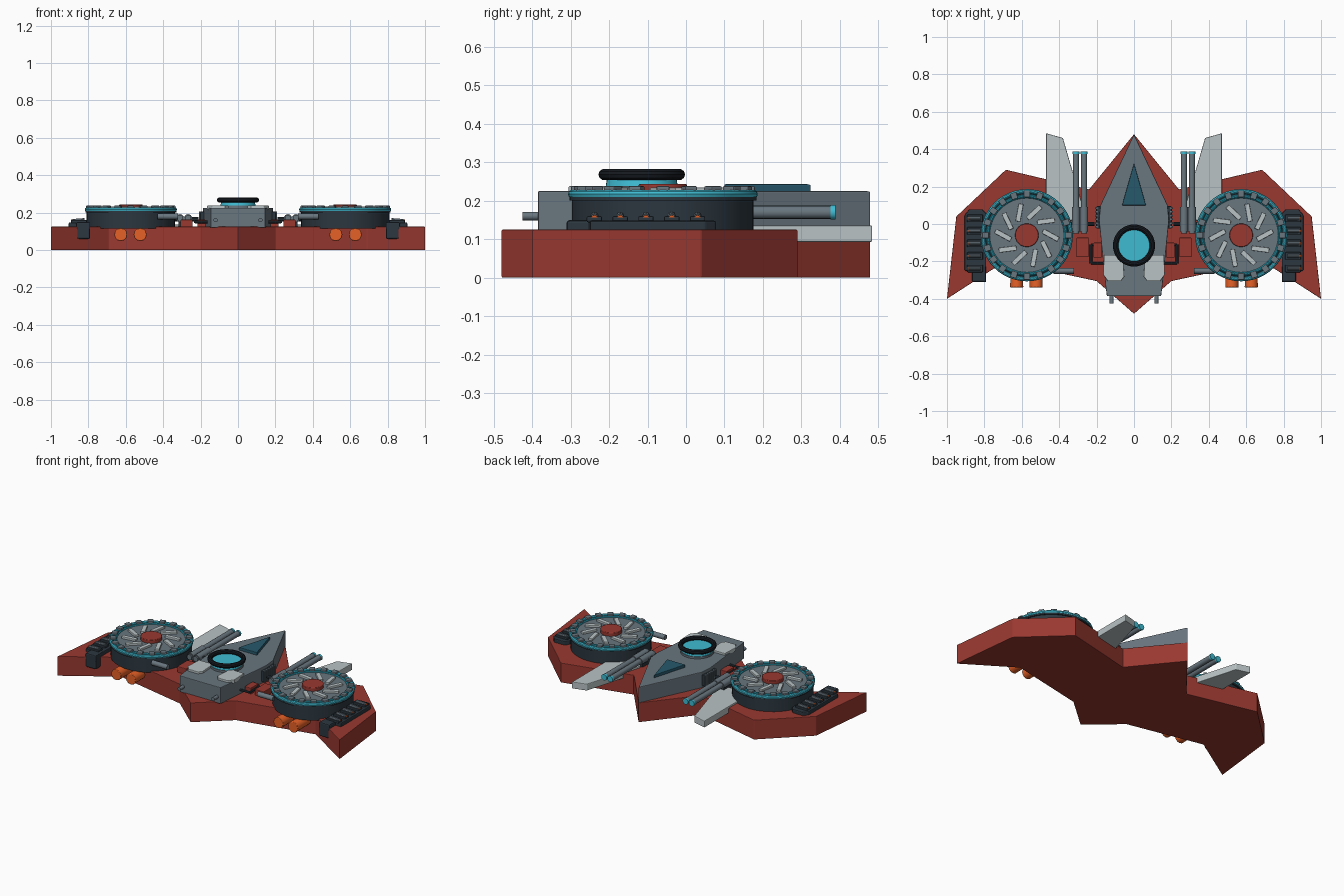
import bpy, bmesh
from math import sin, cos, pi, radians
from mathutils import Matrix, Vector

if "Cube" in bpy.data.objects:
    bpy.data.objects.remove(bpy.data.objects["Cube"])

COLORS = dict(red=(.32, .04, .03), dark=(.025, .038, .05), black=(.008, .011, .015),
              cyan=(.05, .5, .65), trim=(.02, .3, .4), grey=(.14, .18, .21),
              light=(.48, .54, .55), orange=(.8, .12, .02), glass=(.02, .1, .15))
MATS = {}
for key, c in COLORS.items():
    MATS[key] = bpy.data.materials.new(key + "_paint")
    MATS[key].diffuse_color = (*c, 1)


def finish(name, bm, color, mirror=False, bevel=0, smooth=False):
    bmesh.ops.recalc_face_normals(bm, faces=bm.faces)
    me = bpy.data.meshes.new(name)
    bm.to_mesh(me)
    bm.free()
    ob = bpy.data.objects.new(name, me)
    bpy.context.collection.objects.link(ob)
    me.materials.append(MATS[color])
    if bevel:
        m = ob.modifiers.new("bevel", 'BEVEL')
        m.width, m.segments = bevel, 2
        m.limit_method, m.angle_limit = 'ANGLE', radians(40)
    if mirror:
        ob.modifiers.new("mirror", 'MIRROR').use_mirror_merge = False
    if smooth:
        bpy.context.view_layer.objects.active = ob
        ob.select_set(True)
        bpy.ops.object.shade_smooth_by_angle(angle=radians(35))
        ob.select_set(False)
    return ob


def plate(name, pts, z0, z1, color, mirror=False, bevel=.003):
    bm = bmesh.new()
    f = bm.faces.new([bm.verts.new((x, y, z0)) for x, y in pts])
    new = bmesh.ops.extrude_face_region(bm, geom=[f])["geom"]
    bmesh.ops.translate(bm, verts=[v for v in new if isinstance(v, bmesh.types.BMVert)],
                        vec=(0, 0, z1 - z0))
    return finish(name, bm, color, mirror, bevel)


def add_box(bm, c, size, rz=0):
    bmesh.ops.create_cube(bm, size=1, matrix=Matrix.Translation(c) @ Matrix.Rotation(rz, 4, 'Z')
                          @ Matrix.Diagonal((*size, 1)))


def boxes(name, items, color, mirror=True, bevel=.004):
    bm = bmesh.new()
    for it in items:
        add_box(bm, *it)
    return finish(name, bm, color, mirror, bevel)


def rods(name, items, color, mirror=True, sides=16, bevel=0):
    # each item: start, end, start radius, optional end radius
    bm = bmesh.new()
    for a, b, r, *r2 in items:
        a, b = Vector(a), Vector(b)
        q = (b - a).to_track_quat('Z', 'Y').to_matrix().to_4x4()
        bmesh.ops.create_cone(bm, cap_ends=True, segments=sides, radius1=r, radius2=(r2 or [r])[0],
                              depth=(b - a).length, matrix=Matrix.Translation((a + b) / 2) @ q)
    return finish(name, bm, color, mirror, bevel, True)


def ring(name, c, R, r, color, mirror=False):
    bm = bmesh.new()
    n, k = 48, 10
    g = [[bm.verts.new((c[0] + (R + r * cos(j * 2 * pi / k)) * cos(i * 2 * pi / n),
                        c[1] + (R + r * cos(j * 2 * pi / k)) * sin(i * 2 * pi / n),
                        c[2] + r * sin(j * 2 * pi / k))) for j in range(k)] for i in range(n)]
    for i in range(n):
        for j in range(k):
            a, b = g[i], g[(i + 1) % n]
            bm.faces.new((a[j], b[j], b[(j + 1) % k], a[(j + 1) % k]))
    return finish(name, bm, color, mirror, 0, True)


def both(half):
    return half + [(-x, y) for x, y in reversed(half) if x]


# Swept wing hull
plate("wing_hull", both([(0, .48), (.24, .185), (.685, .29), (.95, .04), (1, -.4),
                         (.69, -.2), (.2, -.305), (0, -.48)]), 0, .125, "red")

# Central fuselage with canopy and deck panels
plate("fuselage", both([(0, .48), (.18, .1), (.187, .02), (.152, -.33), (.145, -.385)]),
      .12, .225, "grey", bevel=.004)
plate("canopy_glass", [(0, .325), (-.064, .1), (.064, .1)], .22, .243, "glass")
plate("deck_panel", [(.06, -.165), (.16, -.165), (.165, -.27), (.14, -.305), (.07, -.305),
                     (.052, -.28)], .215, .238, "light", True)

# Central turret lens
T = (0, -.115)
rods("turret_base", [((*T, .22), (*T, .238), .098)], "grey", False, 40)
rods("turret_lens", [((*T, .236), (*T, .26), .094, .09)], "cyan", False, 40)
ring("turret_ring", (*T, .268), .098, .0145, "black")

# Fuselage side vents, rear barrels and side pipes
boxes("side_vent", [((.19, .035, .17), (.024, .12, .07))], "dark")
boxes("vent_ribs", [((.2, .085 - i * .02, .17), (.016, .009, .075)) for i in range(6)], "grey", bevel=.002)
rods("rear_barrel", [((.12, -.36, .16), (.12, -.425, .16), .011)], "grey")
rods("side_pipe", [((.16, -.21, .15), (.23, -.21, .15), .007), ((.23, -.21, .15), (.23, -.11, .15), .007),
                   ((.16, -.11, .15), (.23, -.11, .15), .007)], "dark", sides=8)
boxes("red_side_box", [((.275, -.125, .14), (.065, .105, .045)), ((.195, -.14, .14), (.045, .08, .045))], "red")

# Pale forward blades
plate("forward_blade", [(.47, .485), (.38, .46), (.325, .27), (.27, .08), (.3, .02), (.47, .02)],
      .093, .136, "light", True, .004)

# Twin cannons with glowing muzzles
CX = (.267, .31)
rods("cannon_barrel", [((x, -.05, .17), (x, .376, .17), .017) for x in CX], "grey")
rods("cannon_sleeve", [((x, -.04, .17), (x, .09, .17), .022) for x in CX], "grey")
rods("cannon_muzzle", [((x, .375, .17), (x, .388, .17), .019) for x in CX], "cyan")
boxes("cannon_mount", [((.288, .03, .15), (.06, .08, .05))], "dark")
rods("cannon_axle", [((.21, .0, .165), (.38, .0, .165), .011)], "dark", sides=10)

# Lift fan drum, rims, disc and hub
FX, FY = .573, -.06
rods("fan_drum", [((FX, FY, .115), (FX, FY, .2), .236), ((FX, FY, .2), (FX, FY, .21), .243)],
     "dark", sides=48)
ring("fan_outer_ring", (FX, FY, .217), .235, .0115, "cyan", True)
ring("fan_inner_ring", (FX, FY, .217), .208, .011, "trim", True)
rods("fan_disc", [((FX, FY, .2), (FX, FY, .221), .2)], "grey", sides=48)
rods("fan_hub", [((FX, FY, .21), (FX, FY, .243), .063)], "red", sides=24, bevel=.003)


def around(r, a, z):
    return (FX + r * cos(a), FY + r * sin(a), z)


boxes("fan_blades", [(around(.127, i * pi / 5, .225), (.095, .026, .018), i * pi / 5 + .5)
                     for i in range(10)], "light", bevel=.003)
boxes("ring_clamps", [(around(.221, i * pi / 10, .23), (.036, .034, .016), i * pi / 10)
                      for i in range(20)], "grey")

# Rear thrusters
rods("thruster_nozzle", [((x, -.2, .083), (x, -.34, .083), .033, .035) for x in (.523, .627)],
     "orange", sides=12, bevel=.003)
rods("side_thruster", [((.43, -.25, .18), (.32, -.25, .18), .016)], "grey")

# Outer wing pods with ribs
plate("outer_pod", [(.79, .055), (.81, .078), (.88, .078), (.905, .05), (.905, -.25), (.865, -.25),
                    (.865, -.31), (.79, -.31)], .11, .148, "dark", True, .005)
boxes("pod_tail_block", [((.828, -.265, .105), (.075, .09, .09))], "dark", bevel=.008)
PY = [.03 - i * .067 for i in range(5)]
boxes("pod_ribs", [((.85, y, .152), (.085, .04, .016)) for y in PY], "dark")
rods("pod_tubes", [((.82, y, .16), (.885, y, .155), .011) for y in PY], "grey", sides=10)
rods("pod_lights", [((.884, y, .155), (.892, y, .1545), .008) for y in PY], "orange", sides=10)

for m in bpy.data.materials:
    if m.users and not m.is_grease_pencil:
        m.use_nodes = True
        m.node_tree.nodes["Principled BSDF"].inputs["Base Color"].default_value = m.diffuse_color
